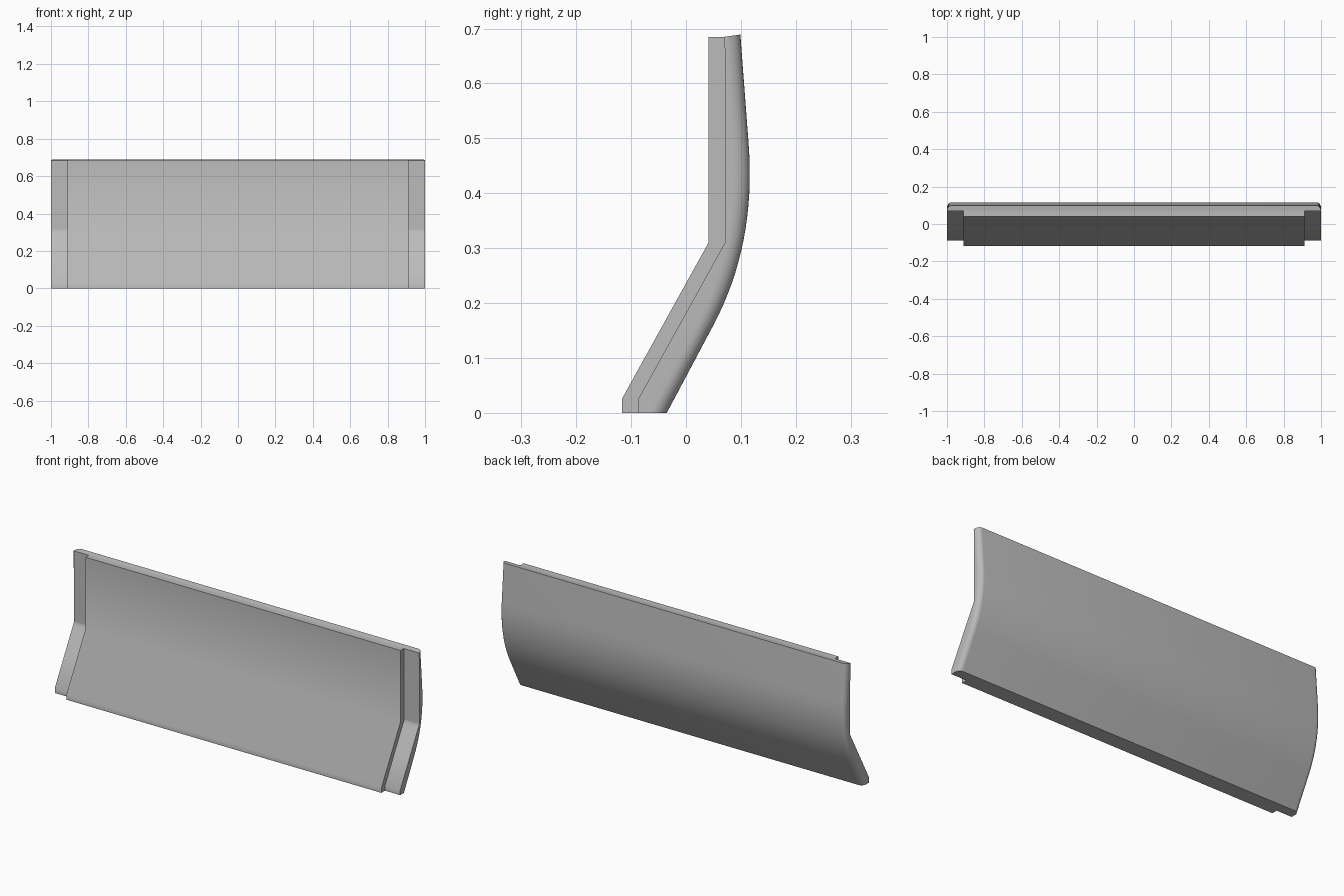
import bpy, bmesh, math

if "Cube" in bpy.data.objects:
    bpy.data.objects.remove(bpy.data.objects["Cube"])

grey = bpy.data.materials.new("plain grey")
grey.diffuse_color = (0.5, 0.5, 0.5, 1)
grey.use_nodes = True
grey.node_tree.nodes["Principled BSDF"].inputs["Base Color"].default_value = grey.diffuse_color

TOP = 0.685


def front_y(z):
    """Front of the backing shell: short lip, slope, then vertical."""
    if z <= 0.025:
        return -0.087
    if z <= 0.31:
        return -0.087 + (z - 0.025) / 0.285 * 0.158
    return 0.071


def loft(name, rings):
    """Skin a stack of closed horizontal rings and cap both ends."""
    bm = bmesh.new()
    rows = [[bm.verts.new(p) for p in ring] for ring in rings]
    n = len(rows[0])
    for a, b in zip(rows, rows[1:]):
        for i in range(n):
            j = (i + 1) % n
            bm.faces.new((a[i], a[j], b[j], b[i]))
    bm.faces.new(rows[0][::-1])
    bm.faces.new(rows[-1])
    bmesh.ops.recalc_face_normals(bm, faces=bm.faces)
    mesh = bpy.data.meshes.new(name)
    bm.to_mesh(mesh)
    bm.free()
    mesh.materials.append(grey)
    obj = bpy.data.objects.new(name, mesh)
    bpy.context.collection.objects.link(obj)
    bpy.ops.object.select_all(action='DESELECT')
    obj.select_set(True)
    bpy.context.view_layer.objects.active = obj
    bpy.ops.object.shade_smooth_by_angle(angle=math.radians(30))
    return obj


# Back curve: straight lower slope, smooth bend, straight upper part
P0, P1, P2 = (0.05, 0.16), (0.128, 0.307), (0.114, 0.49)
back = [(-0.035, 0.0), (-0.0217, 0.025)]
for k in range(17):
    t = k / 16
    back.append(tuple((1 - t) ** 2 * a + 2 * t * (1 - t) * b + t * t * c
                      for a, b, c in zip(P0, P1, P2)))
# Extra station at the front crease
for (y0, z0), (y1, z1) in zip(back, back[1:]):
    if z0 < 0.31 < z1:
        crease = (y0 + (y1 - y0) * (0.31 - z0) / (z1 - z0), 0.31)
back = sorted(back + [crease, (0.099, TOP)], key=lambda p: p[1])

# Backing shell with rounded rear ends
RX, RY, SEG = 0.025, 0.03, 7
rings = []
for yb, z in back:
    yf = front_y(z)
    half = [(1.0, yf)]
    for k in range(SEG + 1):
        a = math.pi / 2 * k / SEG
        half.append((1 - RX + RX * math.cos(a), yb - RY + RY * math.sin(a)))
    outline = half + [(-x, y) for x, y in reversed(half)]
    lift = 0.004 if z == TOP else 0    # top edge rises slightly to the rear
    rings.append([(x, y, z + lift * (y - yf) / (yb - yf)) for x, y in outline])
loft("backing_shell", rings)

# Raised front panel following the shell front
W, T = 0.912, 0.03
loft("front_panel", [
    [(-W, front_y(z) - T, z), (W, front_y(z) - T, z),
     (W, front_y(z), z), (-W, front_y(z), z)]
    for z in (0, 0.025, 0.31, TOP)])
